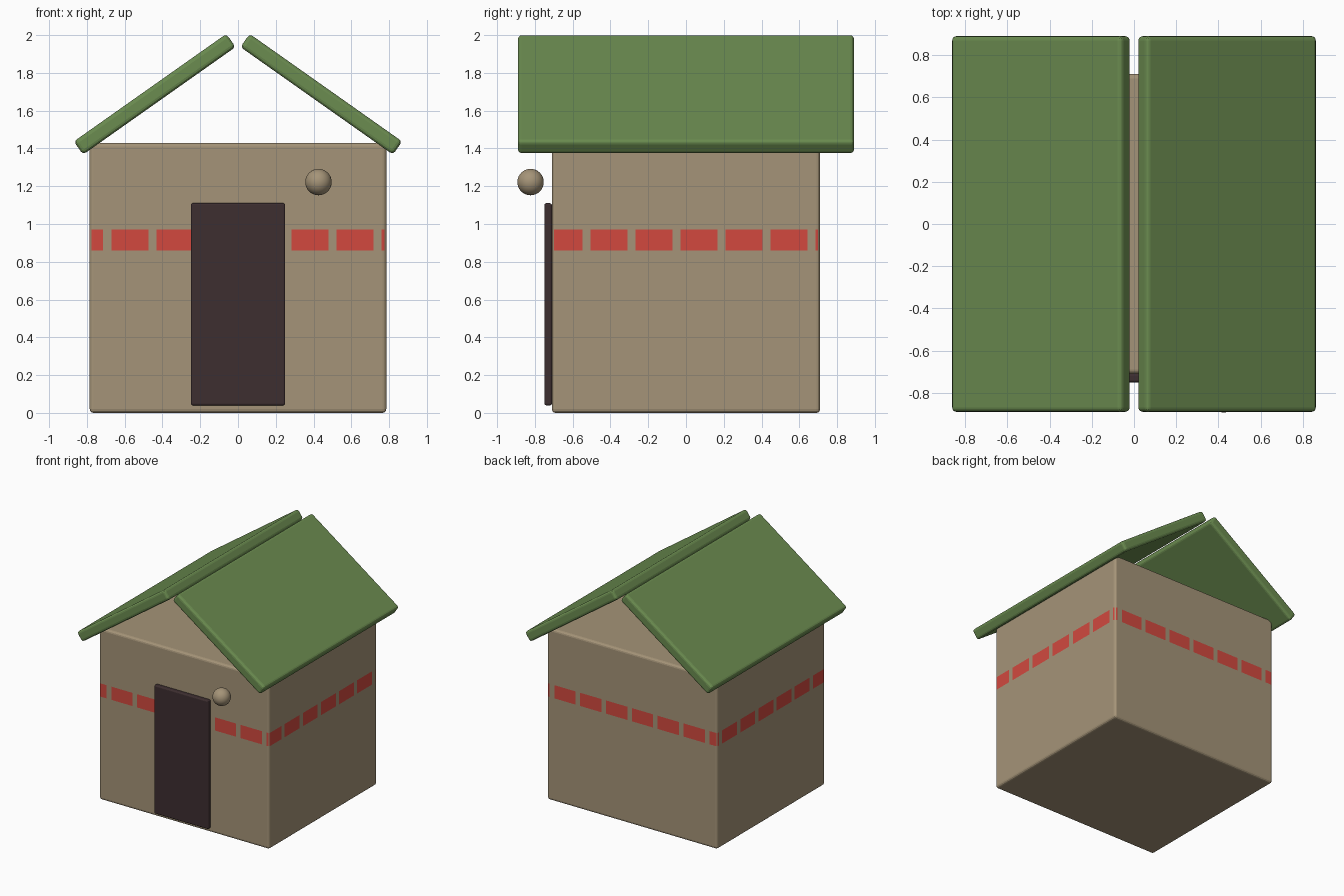
import bpy, bmesh, math
from mathutils import Matrix, Vector

if "Cube" in bpy.data.objects:
    bpy.data.objects.remove(bpy.data.objects["Cube"])


def material(name, rgb):
    """Flat colour given as 0-255 sRGB, stored as linear."""
    m = bpy.data.materials.new(name)
    lin = [(c / 255 / 12.92) if c < 11 else ((c / 255 + 0.055) / 1.055) ** 2.4 for c in rgb]
    m.diffuse_color = (*lin, 1)
    m.use_nodes = True
    m.node_tree.nodes["Principled BSDF"].inputs["Base Color"].default_value = m.diffuse_color
    return m


TAN = material("tan plaster", (165, 148, 120))
GREEN = material("green roof", (107, 140, 80))
DARK = material("dark brown door", (61, 46, 48))
RED = material("red dashes", (210, 73, 63))


def box_mesh(size, bevel):
    """Rounded box centred on the origin."""
    bm = bmesh.new()
    bmesh.ops.create_cube(bm, size=1, matrix=Matrix.Diagonal((*size, 1)))
    bmesh.ops.bevel(bm, geom=bm.edges[:], offset=bevel, segments=3,
                    profile=0.5, affect='EDGES')
    return bm


def finish(bm, name, mats):
    me = bpy.data.meshes.new(name)
    bm.to_mesh(me)
    bm.free()
    for m in mats:
        me.materials.append(m)
    ob = bpy.data.objects.new(name, me)
    bpy.context.collection.objects.link(ob)
    return ob


# Walls: rounded block with a dashed red band cut into the faces
HX, HY, HEIGHT = 0.785, 0.71, 1.43
BAND = (0.86, 0.97)
PERIOD, DASH = 0.2385, 0.196
START = (-0.671, -0.506)      # start of one dash along x and along y

walls = box_mesh((2 * HX, 2 * HY, HEIGHT), 0.02)
bmesh.ops.translate(walls, verts=walls.verts, vec=(0, 0, HEIGHT / 2))


def cut(faces, co, normal):
    edges = {e for f in faces for e in f.edges}
    verts = {v for f in faces for v in f.verts}
    bmesh.ops.bisect_plane(walls, geom=list(faces) + list(edges) + list(verts),
                           plane_co=co, plane_no=normal, dist=1e-5)


def band_faces(axis):
    other = 1 - axis
    return [f for f in walls.faces
            if BAND[0] < f.calc_center_median().z < BAND[1]
            and abs(f.normal[other]) > abs(f.normal[axis])]


for z in BAND:
    cut(walls.faces[:], (0, 0, z), (0, 0, 1))
walls.normal_update()
for axis, half in ((0, HX), (1, HY)):
    for k in range(-2, 8):
        for pos in (START[axis] + k * PERIOD, START[axis] + k * PERIOD + DASH):
            if abs(pos) < half:
                co, no = Vector(), Vector()
                co[axis], no[axis] = pos, 1
                cut(band_faces(axis), co, no)
walls.normal_update()
for axis in (0, 1):
    for f in band_faces(axis):
        along = f.calc_center_median()[axis] - START[axis]
        f.material_index = int(along % PERIOD < DASH)
finish(walls, "walls", [TAN, RED])

# Roof: two tilted slabs with an open gap at the ridge
for side, name in ((1, "roof_right"), (-1, "roof_left")):
    slab = box_mesh((0.988, 1.78, 0.085), 0.02)
    bmesh.ops.transform(slab, verts=slab.verts,
                        matrix=Matrix.Translation((side * 0.441, 0, 1.687))
                        @ Matrix.Rotation(side * math.radians(35.2), 4, 'Y'))
    finish(slab, name, [GREEN])

# Door: thin slab on the front wall
door = box_mesh((0.50, 0.04, 1.07), 0.01)
bmesh.ops.translate(door, verts=door.verts, vec=(0, -0.73, 0.575))
finish(door, "door", [DARK])

# Lamp: ball hanging in front of the wall
ball = bmesh.new()
bmesh.ops.create_uvsphere(ball, u_segments=32, v_segments=16, radius=0.07,
                          matrix=Matrix.Translation((0.426, -0.823, 1.222)))
for f in ball.faces:
    f.smooth = True
finish(ball, "lamp_ball", [TAN])
